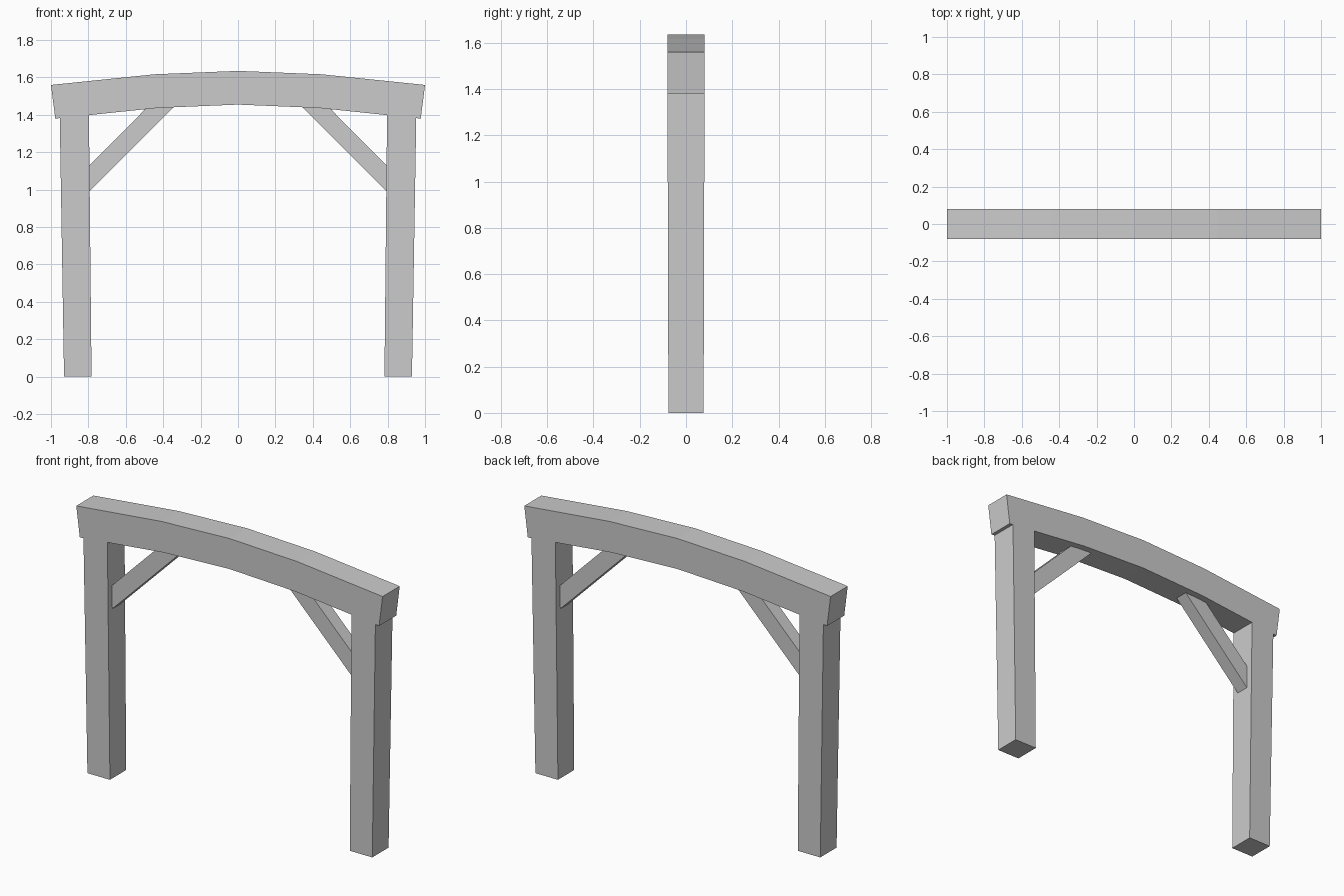
import bpy, bmesh

if "Cube" in bpy.data.objects:
    bpy.data.objects.remove(bpy.data.objects["Cube"])


def prism(name, profile, depths):
    """Extrude an x-z profile along y; depths holds the half depth at each point."""
    bm = bmesh.new()
    front = [bm.verts.new((x, -d, z)) for (x, z), d in zip(profile, depths)]
    back = [bm.verts.new((x, d, z)) for (x, z), d in zip(profile, depths)]
    bm.faces.new(front)
    bm.faces.new(back[::-1])
    n = len(profile)
    for i in range(n):
        j = (i + 1) % n
        bm.faces.new((front[j], front[i], back[i], back[j]))
    bmesh.ops.recalc_face_normals(bm, faces=bm.faces)
    mesh = bpy.data.meshes.new(name)
    bm.to_mesh(mesh)
    bm.free()
    obj = bpy.data.objects.new(name, mesh)
    bpy.context.collection.objects.link(obj)
    return obj


# Arched beam
top = [(-1, 1.56), (-0.445, 1.617), (0, 1.635), (0.445, 1.617), (1, 1.56)]
bottom = [(0.977, 1.38), (0.43, 1.437), (0, 1.455), (-0.43, 1.437), (-0.977, 1.38)]
prism("arched_beam", top + bottom, [0.08] * 10)

for side, s in (("left", -1), ("right", 1)):
    # Post, widening slightly towards the beam
    post = [(0.783, 0), (0.93, 0), (0.953, 1.383), (0.797, 1.399)]
    prism(side + "_post", [(s * x, z) for x, z in post], [0.076, 0.076, 0.08, 0.08])

    # Diagonal brace, cut to fit the post and the beam underside
    brace = [(0.793, 0.992), (0.795, 1.13), (0.496, 1.430), (0.43, 1.437), (0.345, 1.441)]
    prism(side + "_brace", [(s * x, z) for x, z in brace], [0.04] * 5)
